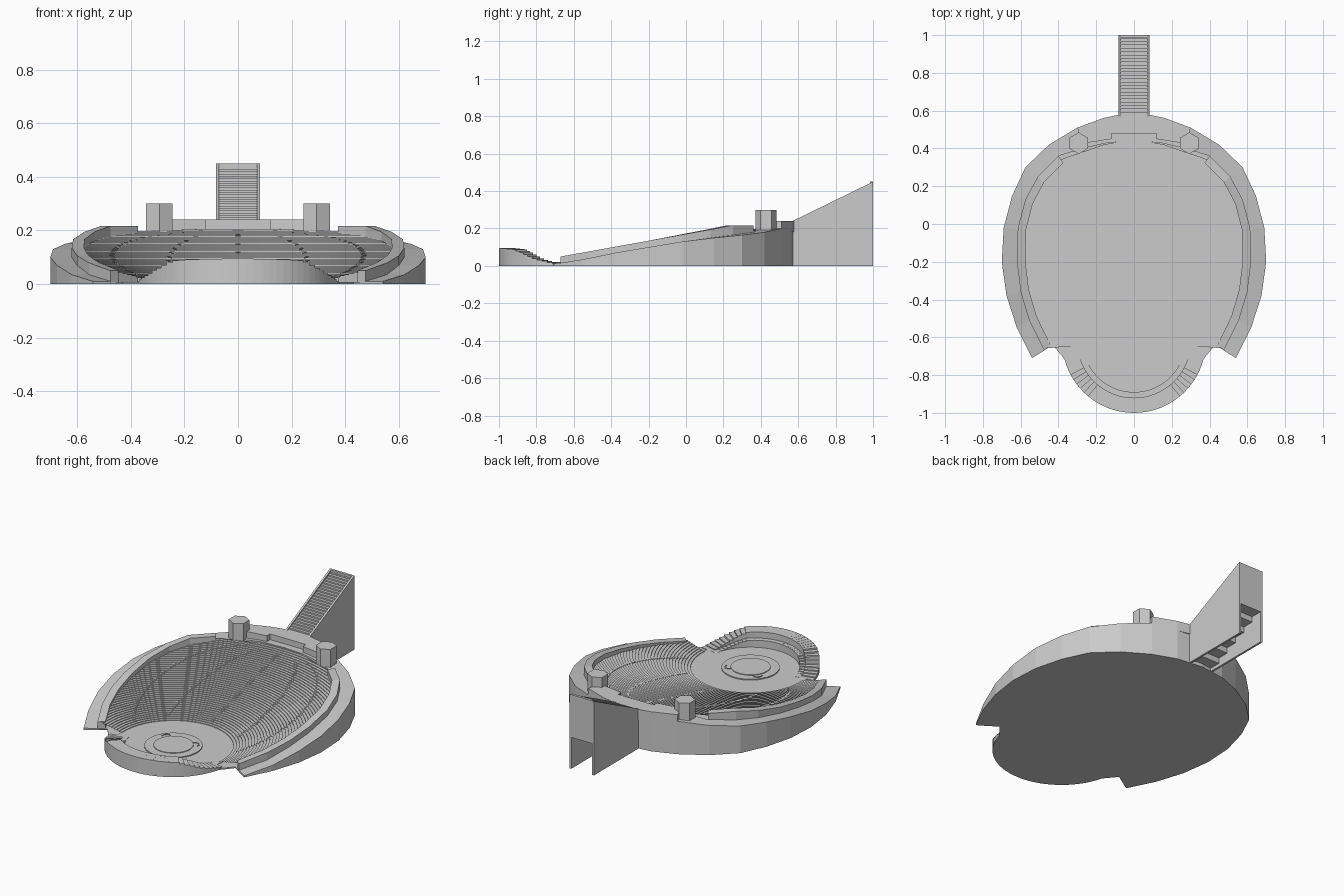
import bpy, bmesh, math

if "Cube" in bpy.data.objects:
    bpy.data.objects.remove(bpy.data.objects["Cube"])

CY = -0.62            # centre of the round stage, shared by all seating rows


def finish(name, bm, mirror=False):
    bmesh.ops.recalc_face_normals(bm, faces=bm.faces)
    me = bpy.data.meshes.new(name)
    bm.to_mesh(me)
    bm.free()
    ob = bpy.data.objects.new(name, me)
    bpy.context.collection.objects.link(ob)
    if mirror:
        ob.modifiers.new("mirror", 'MIRROR')
    return ob


def loft(bm, sections):
    """Solid skin through equal-length closed sections, capped at both ends."""
    rows = [[bm.verts.new(p) for p in s] for s in sections]
    n = len(rows[0])
    for a, b in zip(rows, rows[1:]):
        for i in range(n):
            bm.faces.new((a[i], a[(i + 1) % n], b[(i + 1) % n], b[i]))
    bm.faces.new(rows[0])
    bm.faces.new(rows[-1][::-1])


def prism(bm, pts, z0, z1):
    loft(bm, [[(x, y, z) for x, y in pts] for z in (z0, z1)])


def yz_prism(bm, pts, x0, x1):
    loft(bm, [[(x, y, z) for y, z in pts] for x in (x0, x1)])


def box(bm, x0, x1, y0, y1, z0, z1):
    prism(bm, [(x0, y0), (x1, y0), (x1, y1), (x0, y1)], z0, z1)


def polar(r, t):      # t measured from +y towards +x
    return r * math.sin(t), CY + r * math.cos(t)


def interp(pts, v):
    for (a, fa), (b, fb) in zip(pts, pts[1:]):
        if a <= v <= b:
            return fa + (fb - fa) * (v - a) / (b - a)
    return pts[0][1] if v < pts[0][0] else pts[-1][1]


# Rim stations on the right half: outer x, y, inner x, y, height
RIM = [(.54, -.71, .475, -.67, .01), (.62, -.55, .555, -.51, .035),
       (.675, -.38, .60, -.36, .07), (.70, -.20, .62, -.20, .10),
       (.69, -.02, .615, -.02, .13), (.645, .15, .575, .13, .15),
       (.575, .30, .51, .25, .165), (.45, .42, .40, .36, .18),
       (.30, .51, .27, .40, .20), (.16, .562, .14, .43, .205),
       (0, .582, 0, .44, .205)]

# Outer sloping rim and back walkway
bm = bmesh.new()
loft(bm, [[(a, b, 0), (a, b, z), (c, d, z), (c, d, 0)] for a, b, c, d, z in RIM])
finish("outer_rim", bm, True)

# Raised wall inside the rim
bm = bmesh.new()
secs = []
for a, b, c, d, z in RIM[:8]:
    h = .05 + (d + .67) * .18 if d < .2 else .217
    l = math.hypot(c, d + .2)
    e, f = c - .045 * c / l, d - .045 * (d + .2) / l
    secs.append([(c, d, 0), (c, d, h), (e, f, h), (e, f, 0)])
loft(bm, secs)
finish("inner_wall", bm, True)

# Floor slab closing the underside
bm = bmesh.new()
right = [s[:2] for s in RIM[::-1]] + [(.43, -.64), (.38, -.70)]
right += [polar(.38, math.radians(a)) for a in range(105, 181, 5)]
prism(bm, right + [(-x, y) for x, y in right[-2:0:-1]], 0, .008)
finish("floor_slab", bm)

# Terraced seating: arcs around the stage, clipped by the rim
LIMIT = [(d, c - .02) for a, b, c, d, z in RIM]


def max_angle(r):
    t = 0
    while t < 1.65:
        x, y = polar(r, t)
        if y < -.66 or y > .455 or x > interp(LIMIT, y):
            break
        t += .004
    return t


ROWS, R0, R1 = 44, .33, 1.07


def row_r(k):
    return R0 + (R1 - R0) * k / ROWS


def row_z(k):
    return .012 + .19 * k / ROWS


bm = bmesh.new()
N = 48
for k in range(ROWS):
    ra, rb = row_r(k), row_r(k + 1)
    ta, tb = max_angle(ra), max_angle(rb)
    z0, z1 = row_z(k), row_z(k + 1)
    prev = None
    for i in range(N + 1):
        f = i / N * 2 - 1
        pa, pb = polar(ra, ta * f), polar(rb, tb * f)
        cur = [bm.verts.new((*pa, z0)), bm.verts.new((*pa, z1)), bm.verts.new((*pb, z1))]
        if prev:
            for j in (0, 1):
                bm.faces.new((prev[j], cur[j], cur[j + 1], prev[j + 1]))
        prev = cur
bmesh.ops.remove_doubles(bm, verts=bm.verts, dist=1e-5)
finish("seating_terraces", bm)

# Aisle steps following bowed lines through the seating
bm = bmesh.new()
for a in (0, .26, .47):
    for i in range(64):
        y = -.56 + i * .0148
        q = 1 - ((y + .12) / .53) ** 2
        if q <= .05:
            continue
        x = a * q ** .4
        r = math.hypot(x, y - CY)
        if r < R0 + .03 or x > interp(LIMIT, y) - .03:
            continue
        z = .012 + .19 * (r - R0) / (R1 - R0) + .004
        for s in ((1,) if a == 0 else (1, -1)):
            box(bm, s * x - .01, s * x + .01, y, y + .009, z - .008, z)
finish("aisle_steps", bm)

# Stage: flat floor, low rings and a stepped mound around the front
bm = bmesh.new()
circle = [math.radians(a) for a in range(0, 360, 10)]
prism(bm, [polar(.34, t) for t in circle], 0, .012)
prism(bm, [polar(.16, t) for t in circle], 0, .018)
prism(bm, [polar(.11, t) for t in circle], 0, .022)
finish("stage_floor", bm)

MOUND = [(-1, .095), (-.92, .088), (-.88, .07), (-.80, .035), (-.70, .012)]
bm = bmesh.new()
for i in range(36):
    a, b = (math.radians(100 + 160 * (i + j) / 36) for j in (0, 1))
    z = interp(MOUND, polar(.38, (a + b) / 2)[1])
    prism(bm, [polar(.38, a), polar(.38, b), polar(.30, b), polar(.30, a)], 0, z)
    prism(bm, [polar(.30, a), polar(.30, b), polar(.27, b), polar(.27, a)], 0,
          max(.013, z * .6))
finish("stage_mound", bm)

# Small curved screens on the stage
bm = bmesh.new()
for i in range(5):
    t = [math.radians(200 - 45 * (i + j)) for j in (0, 1)]
    prism(bm, [(.095 + r * math.cos(u), -.55 + r * math.sin(u))
               for r, u in ((.027, t[0]), (.027, t[1]), (.022, t[1]), (.022, t[0]))], .01, .022)
finish("stage_screen", bm, True)

# Raised back platform with a recess in the middle
bm = bmesh.new()
half = [(.08, .578), (.16, .562), (.30, .51), (.275, .425), (.12, .45), (.12, .48)]
prism(bm, half + [(-x, y) for x, y in half[::-1]], .18, .24)
finish("back_platform", bm)

# Hexagonal towers
bm = bmesh.new()
prism(bm, [(.293 + .057 * math.sin(k * math.pi / 3), .428 + .057 * math.cos(k * math.pi / 3))
           for k in range(6)], 0, .30)
finish("hex_tower", bm, True)

# Rear stair: two side walls, treads, stepped underside, hanging end wall
bm = bmesh.new()
yz_prism(bm, [(.57, 0), (.57, .24), (1, .45), (1, 0)], .07, .082)
finish("stair_side_wall", bm, True)

bm = bmesh.new()
S = 24
for i in range(S):
    y, z = .572 + .428 * i / S, .24 + .205 * i / S
    zb = .02 + .17 * (i // 4) / 5
    box(bm, -.07, .07, y, y + .428 / S, zb, z)
box(bm, -.07, .07, .985, 1, .19, .45)
finish("rear_stair", bm)
